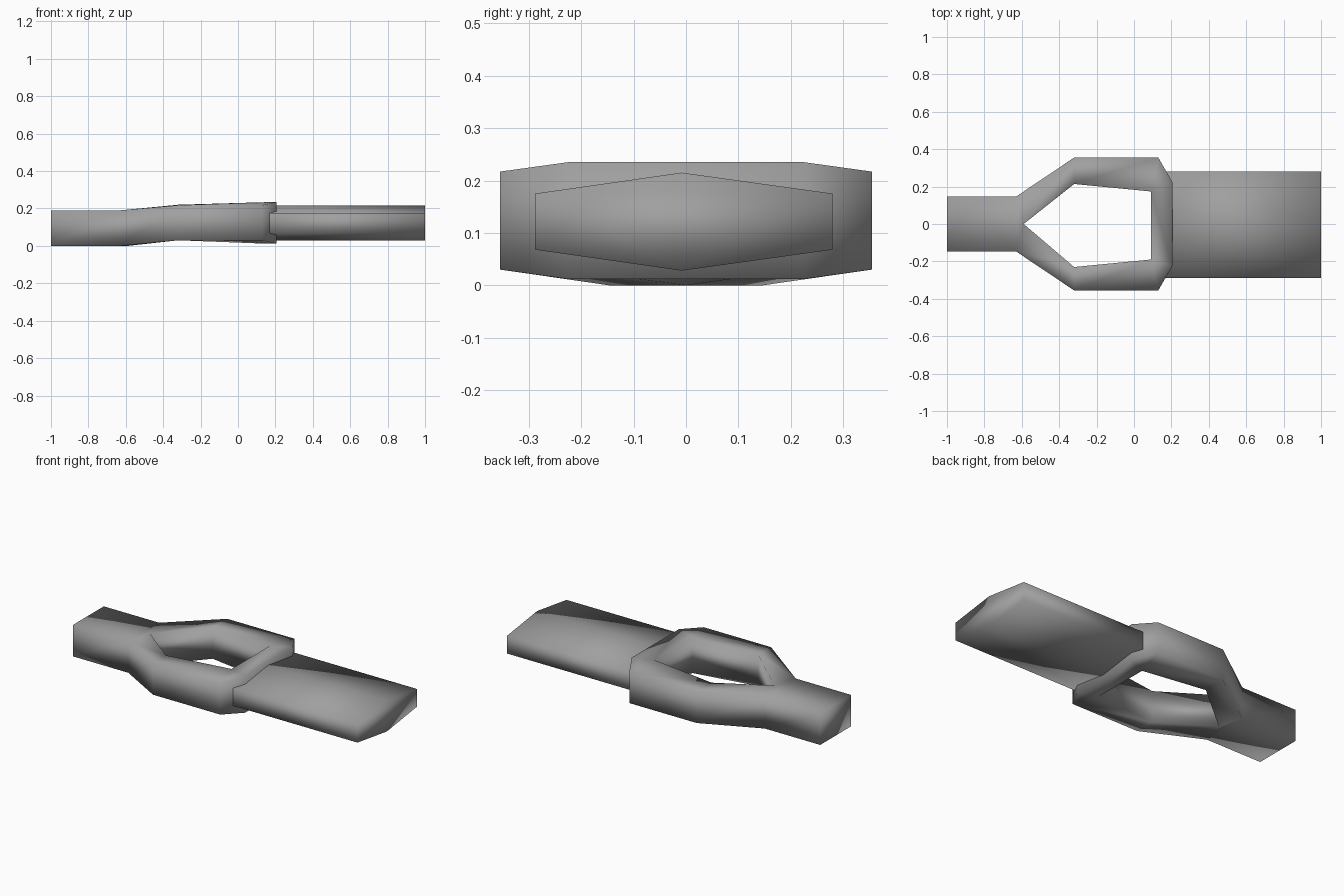
import bpy

cube = bpy.data.objects.get("Cube")
if cube:
    bpy.data.objects.remove(cube, do_unlink=True)

grey = bpy.data.materials.new("mid_grey")
grey.use_nodes = True
colour = (0.35, 0.35, 0.35, 1)
grey.diffuse_color = colour
grey.node_tree.nodes["Principled BSDF"].inputs["Base Color"].default_value = colour


def make_part(name, verts, faces):
    mesh = bpy.data.meshes.new(name)
    mesh.from_pydata(verts, [], faces)
    mesh.materials.append(grey)
    mesh.shade_smooth()
    obj = bpy.data.objects.new(name, mesh)
    bpy.context.collection.objects.link(obj)
    return obj


def mirrored(points, shift):
    """Add the far half of an outline, in reverse order."""
    far = [(x, -y + 2 * shift, low, high) for x, y, low, high in reversed(points)]
    return points + far


# Frame: one half of each outline as x, y, bottom and top
outer = mirrored([(-1, -0.147, 0, 0.19), (-0.63, -0.147, 0, 0.19),
                  (-0.32, -0.355, 0.03, 0.217), (0.13, -0.355, 0.03, 0.217),
                  (0.205, -0.225, 0.012, 0.235)], 0)
inner = [(-0.59, 0, 0, 0.193)] + mirrored([(-0.32, -0.23, 0.03, 0.22),
                                           (0.09, -0.19, 0.014, 0.232)], -0.008)
outline = outer + inner
n, m = len(outer), len(inner)
count = n + m
verts = [(x, y, low) for x, y, low, high in outline]
verts += [(x, y, high) for x, y, low, high in outline]

# Top panels of the handle, the arms and the crossbar
tip, near_side, near_bar, far_bar, far_side = range(n, count)
panels = [(0, 1, tip, 8, 9), (1, 2, near_side, tip), (2, 3, near_bar, near_side),
          (3, 4, near_bar), (4, 5, far_bar, near_bar), (5, 6, far_bar),
          (6, 7, far_side, far_bar), (7, 8, tip, far_side)]
faces = [tuple(i + count for i in p) for p in panels]
faces += [tuple(reversed(p)) for p in panels]

# Outer and inner walls
for i in range(n):
    j = (i + 1) % n
    faces.append((i, j, j + count, i + count))
for i in range(m):
    a, b = n + i, n + (i + 1) % m
    faces.append((b, a, a + count, b + count))
make_part("handle_frame", verts, faces)

# Blade: flat hexagonal bar set into the crossbar
section = [(-0.288, 0.068), (-0.008, 0.028), (0.28, 0.068),
           (0.28, 0.175), (-0.008, 0.215), (-0.288, 0.175)]
k = len(section)
verts = [(x, y, z) for x in (0.14, 1) for y, z in section]
faces = [tuple(reversed(range(k))), tuple(range(k, 2 * k))]
faces += [(i, (i + 1) % k, (i + 1) % k + k, i + k) for i in range(k)]
make_part("blade", verts, faces)
